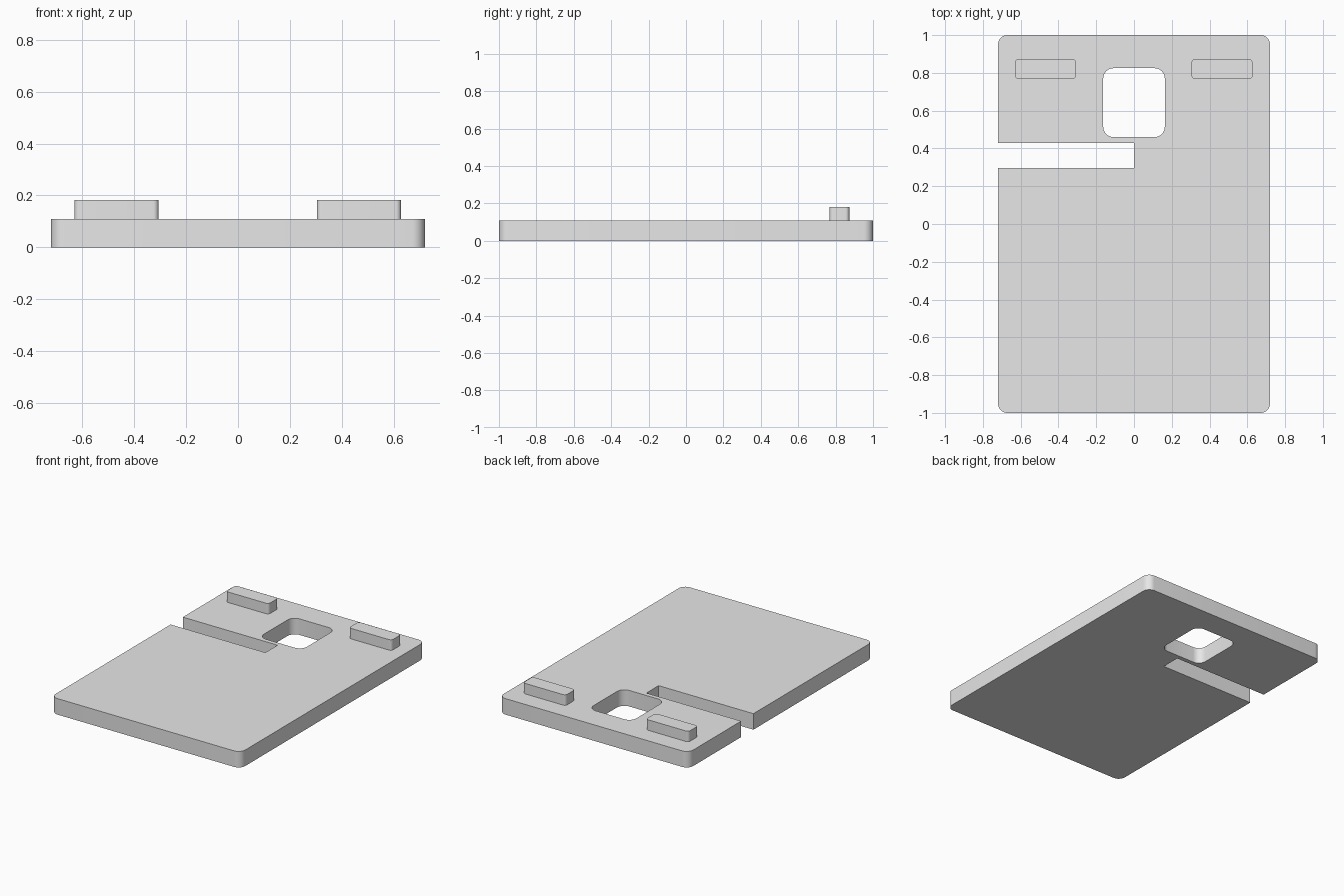
import bpy
import bmesh
from math import cos, sin, radians

cube = bpy.data.objects.get("Cube")
if cube:
    bpy.data.objects.remove(cube, do_unlink=True)

grey = bpy.data.materials.new("light grey")
grey.use_nodes = True
colour = (0.8, 0.8, 0.8, 1.0)
grey.diffuse_color = colour
grey.node_tree.nodes["Principled BSDF"].inputs["Base Color"].default_value = colour

STEPS = 8  # segments per rounded corner


def arc(cx, cy, r, start):
    """Quarter circle, counter-clockwise from the start angle."""
    angles = [radians(start + 90 * i / STEPS) for i in range(STEPS + 1)]
    return [(cx + r * cos(a), cy + r * sin(a)) for a in angles]


def rounded_rect(x0, x1, y0, y1, r):
    """Outline starting at the lower left corner."""
    return (arc(x0 + r, y0 + r, r, 180) + arc(x1 - r, y0 + r, r, 270)
            + arc(x1 - r, y1 - r, r, 0) + arc(x0 + r, y1 - r, r, 90))


def extruded(name, outlines, z0, z1):
    """Fill the outlines (inner ones become holes) and extrude them."""
    curve = bpy.data.curves.new(name, "CURVE")
    curve.dimensions = "2D"
    curve.fill_mode = "BOTH"
    curve.extrude = (z1 - z0) / 2
    for outline in outlines:
        spline = curve.splines.new("POLY")
        spline.points.add(len(outline) - 1)
        for point, (x, y) in zip(spline.points, outline):
            point.co = (x, y, 0, 1)
        spline.use_cyclic_u = True
    obj = bpy.data.objects.new(name, curve)
    bpy.context.collection.objects.link(obj)
    bpy.ops.object.select_all(action="DESELECT")
    obj.select_set(True)
    bpy.context.view_layer.objects.active = obj
    bpy.ops.object.convert(target="MESH")
    obj = bpy.context.view_layer.objects.active

    # Weld caps to walls and seat the part at its height
    bm = bmesh.new()
    bm.from_mesh(obj.data)
    bmesh.ops.remove_doubles(bm, verts=bm.verts, dist=0.0001)
    bmesh.ops.recalc_face_normals(bm, faces=bm.faces)
    bmesh.ops.translate(bm, verts=bm.verts, vec=(0, 0, (z0 + z1) / 2))
    bm.to_mesh(obj.data)
    bm.free()
    obj.data.materials.clear()
    obj.data.materials.append(grey)
    bpy.ops.object.shade_smooth_by_angle(angle=radians(30))
    return obj


# Base plate with a side slot and a rounded window
slot = [(-0.72, 0.43), (0, 0.43), (0, 0.297), (-0.72, 0.297)]
plate_outline = rounded_rect(-0.72, 0.72, -1, 1, 0.05) + slot
window = rounded_rect(-0.163, 0.163, 0.46, 0.825, 0.055)
extruded("base_plate", [plate_outline, window], 0, 0.11)

# Raised locating blocks
for name, x in (("right_block", -0.468), ("left_block", 0.466)):
    block = rounded_rect(x - 0.162, x + 0.162, 0.768, 0.873, 0.02)
    extruded(name, [block], 0.11, 0.182)
